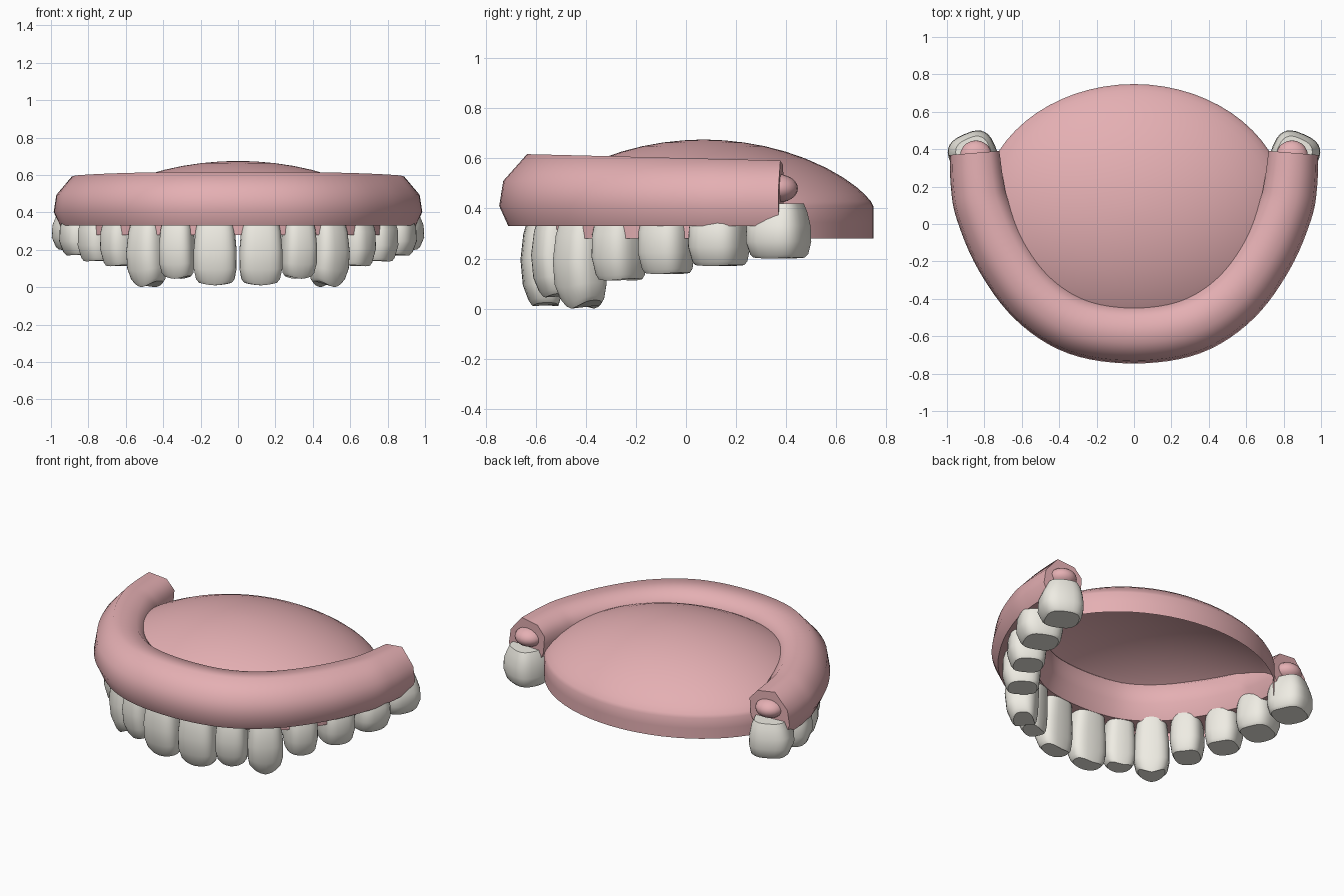
import bpy, bmesh
from math import sin, cos, pi, radians
from mathutils import Vector

if "Cube" in bpy.data.objects:
    bpy.data.objects.remove(bpy.data.objects["Cube"])


def material(name, rgb):
    m = bpy.data.materials.new(name)
    m.diffuse_color = (*rgb, 1)
    m.use_nodes = True
    m.node_tree.nodes["Principled BSDF"].inputs["Base Color"].default_value = m.diffuse_color
    return m


PINK = material("gum_pink", (0.78, 0.43, 0.45))
IVORY = material("tooth_ivory", (0.86, 0.84, 0.77))


def loft(name, rings, mat, caps=(True, True), angle=40):
    """Skin closed rings of equal length into one smooth-shaded object."""
    bm = bmesh.new()
    loops = [[bm.verts.new(p) for p in ring] for ring in rings]
    n = len(loops[0])
    for a, b in zip(loops, loops[1:]):
        for i in range(n):
            j = (i + 1) % n
            bm.faces.new((a[i], a[j], b[j], b[i]))
    for use, ring in zip(caps, (loops[0], loops[-1])):
        if use:
            bm.faces.new(ring)
    bmesh.ops.recalc_face_normals(bm, faces=bm.faces)
    me = bpy.data.meshes.new(name)
    bm.to_mesh(me)
    bm.free()
    me.materials.append(mat)
    ob = bpy.data.objects.new(name, me)
    bpy.context.collection.objects.link(ob)
    bpy.ops.object.select_all(action='DESELECT')
    ob.select_set(True)
    bpy.context.view_layer.objects.active = ob
    bpy.ops.object.shade_smooth_by_angle(angle=radians(angle))
    return ob


def spline(pts, steps):
    """Catmull-Rom through the points."""
    pts = [2 * pts[0] - pts[1]] + pts + [2 * pts[-1] - pts[-2]]
    out = []
    for a, b, c, d in zip(pts, pts[1:], pts[2:], pts[3:]):
        for k in range(steps):
            t = k / steps
            out.append(0.5 * (2 * b + (c - a) * t + (2 * a - 5 * b + 4 * c - d) * t * t
                              + (3 * b - a - 3 * c + d) * t ** 3))
    return out + [pts[-2]]


# Gum ridge: eight-sided section swept along the arch
half = [(0.30, -0.545), (0.53, -0.395), (0.70, -0.165), (0.805, 0.07), (0.835, 0.21), (0.85, 0.38)]
arch = [Vector((-x, y)) for x, y in reversed(half)] + [Vector((0, -0.59))] + [Vector(p) for p in half]
path = spline(arch, 6)
section = [(0.12, 0.33), (0.156, 0.41), (0.14, 0.51), (0.045, 0.617),
           (-0.09, 0.60), (-0.15, 0.535), (-0.14, 0.42), (-0.095, 0.33)]
rings = []
for i, p in enumerate(path):
    t = (path[min(i + 1, len(path) - 1)] - path[max(i - 1, 0)]).normalized()
    n = Vector((t.y, -t.x))
    end = (p.y + 0.59) / 0.97
    w = 1 - 0.13 * end ** 3
    rings.append([(p.x + n.x * o * w, p.y + n.y * o * w, 0.33 + (z - 0.33) * (1 - 0.09 * end))
                  for o, z in section])
loft("gum_ridge", rings, PINK, angle=60)

# Palate: hollow dome on a short vertical rim
SEG = 64
levels = [(1, 0.28), (1, 0.345)]
levels += [(r, 0.41 + 0.265 * (1 - r * r) ** 0.75)
           for r in (1, 0.985, 0.95, 0.9, 0.82, 0.72, 0.6, 0.48, 0.36, 0.24, 0.12, 0.03)]
loft("palate", [[(0.82 * r * cos(2 * pi * k / SEG), 0.07 + 0.678 * r * sin(2 * pi * k / SEG), z)
                 for k in range(SEG)] for r, z in levels], PINK, caps=(False, True), angle=60)


# Teeth: rounded-square lofts (height fraction, width scale, depth scale, outward shift)
FRONT = [(0, 0.76, 0.62, 0.0), (0.05, 0.9, 0.74, 0.004), (0.2, 1.0, 0.92, 0.012),
         (0.45, 1.0, 1.0, 0.015), (0.7, 0.92, 0.95, 0.008), (0.88, 0.8, 0.85, -0.005), (1, 0.66, 0.7, -0.012)]
BACK = [(0, 0.80, 0.76, 0.0), (0.06, 0.89, 0.87, 0.0), (0.3, 1.0, 1.0, 0.006),
        (0.6, 0.98, 0.97, 0.006), (0.85, 0.86, 0.84, 0), (1, 0.76, 0.72, 0)]


def tooth(name, side, x, y, turn, width, depth, bottom, rows, tip):
    a = radians(turn)
    t, n = Vector((cos(a), sin(a))), Vector((sin(a), -cos(a)))
    rings = []
    for h, ws, ds, shift in rows:
        ring = []
        for k in range(28):
            c, s = cos(2 * pi * k / 28), sin(2 * pi * k / 28)
            u = abs(c) ** 0.7 * (1 if c > 0 else -1)
            v = abs(s) ** 0.7 * (1 if s > 0 else -1)
            p = Vector((x, y)) + t * (u * ws * width / 2) + n * (v * ds * depth / 2 + shift)
            z = bottom + h * (0.42 - bottom) + tip * abs(u) ** 1.5 * max(0, 1 - 2 * h)
            ring.append((side * p.x, p.y, z))
        rings.append(ring)
    loft(name, rings, IVORY)


TEETH = [
    ("central_incisor", 0.121, -0.562, 5, 0.23, 0.165, 0.01, FRONT, 0.014),
    ("lateral_incisor", 0.322, -0.515, 20, 0.185, 0.165, 0.045, FRONT, 0.016),
    ("canine", 0.478, -0.412, 40, 0.205, 0.19, 0.0, FRONT, 0.034),
    ("first_premolar", 0.618, -0.262, 52, 0.19, 0.22, 0.112, BACK, 0.008),
    ("second_premolar", 0.735, -0.075, 60, 0.205, 0.22, 0.138, BACK, 0.006),
    ("first_molar", 0.815, 0.135, 68, 0.225, 0.26, 0.17, BACK, 0.005),
    ("second_molar", 0.855, 0.372, 66, 0.24, 0.255, 0.20, BACK, 0.005),
]
for label, side in (("right", 1), ("left", -1)):
    for name, *spec in TEETH:
        tooth(f"{label}_{name}", side, *spec)
    # Small rounded gum knob above the last molar
    knob = []
    for i in range(1, 12):
        f = pi * i / 12
        knob.append([(side * 0.845 + 0.085 * sin(f) * cos(2 * pi * k / 20),
                      0.365 + 0.082 * sin(f) * sin(2 * pi * k / 20),
                      0.48 - 0.057 * cos(f)) for k in range(20)])
    loft(f"{label}_gum_knob", knob, PINK)
